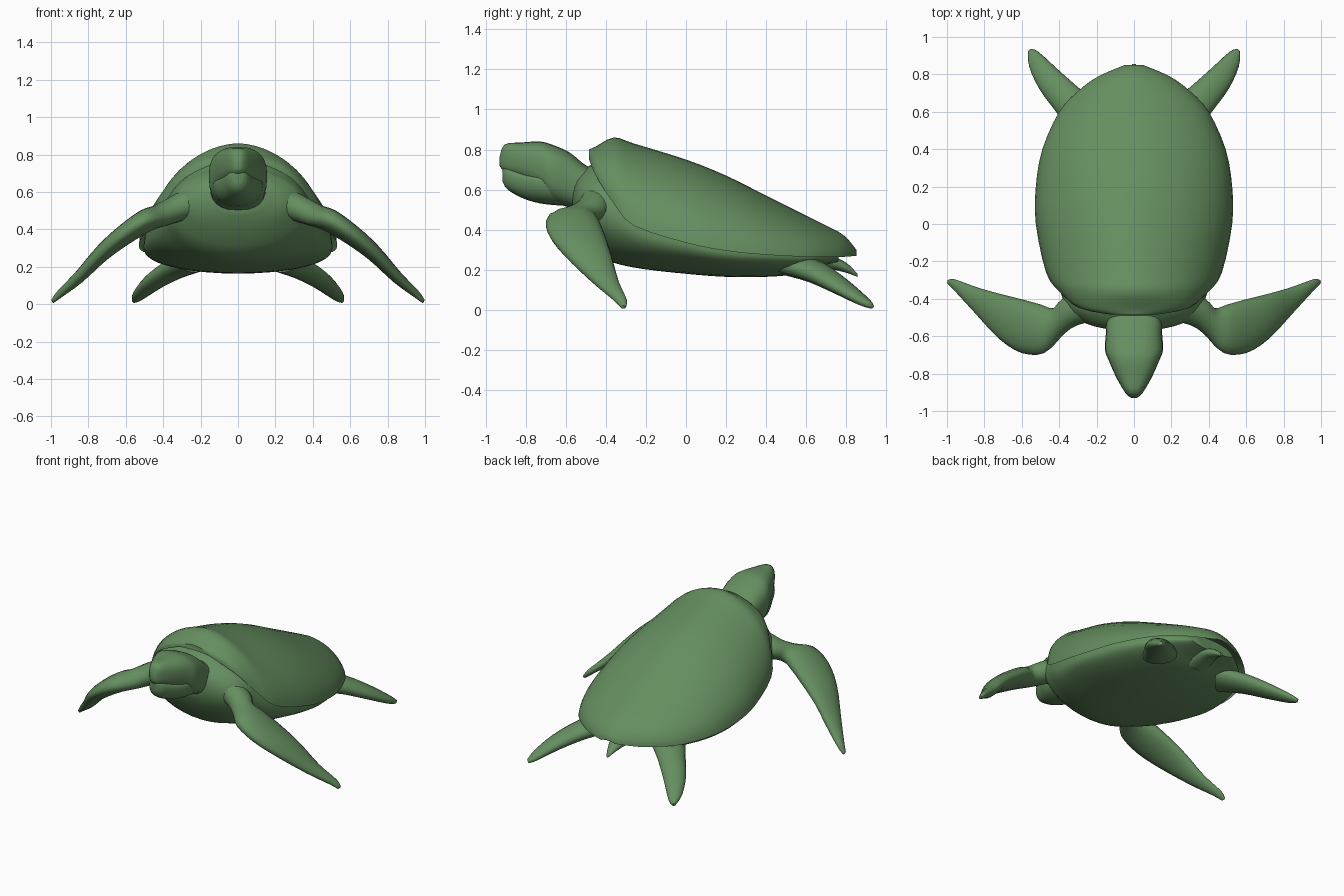
import bpy
import bmesh
from math import cos, sin, pi, radians
from mathutils import Vector

cube = bpy.data.objects.get("Cube")
if cube:
    bpy.data.objects.remove(cube, do_unlink=True)

green = bpy.data.materials.new("sea_green")
green.use_nodes = True
colour = (.13, .27, .115, 1)
green.diffuse_color = colour
green.node_tree.nodes["Principled BSDF"].inputs["Base Color"].default_value = colour


def smooth_stations(stations, steps):
    """Fill in stations along a curve that passes through every given one."""
    padded = [stations[0]] + list(stations) + [stations[-1]]
    result = []
    for a, b, c, d in zip(padded, padded[1:], padded[2:], padded[3:]):
        for k in range(steps):
            t = k / steps
            result.append([
                q + .5 * t * (r - p + t * (2*p - 5*q + 4*r - s + t * (3*(q - r) + s - p)))
                for p, q, r, s in zip(a, b, c, d)])
    result.append(list(stations[-1]))
    return result


def loft(name, rings, angle=50):
    """Skin a row of equal rings and close both ends."""
    bm = bmesh.new()
    rows = [[bm.verts.new(p) for p in ring] for ring in rings]
    count = len(rows[0])
    for row, following in zip(rows, rows[1:]):
        for i in range(count):
            j = (i + 1) % count
            bm.faces.new((row[i], row[j], following[j], following[i]))
    bm.faces.new(rows[0])
    bm.faces.new(rows[-1])
    bmesh.ops.recalc_face_normals(bm, faces=bm.faces)
    mesh = bpy.data.meshes.new(name)
    bm.to_mesh(mesh)
    bm.free()
    mesh.materials.append(green)
    obj = bpy.data.objects.new(name, mesh)
    bpy.context.collection.objects.link(obj)
    bpy.ops.object.select_all(action='DESELECT')
    obj.select_set(True)
    bpy.context.view_layer.objects.active = obj
    bpy.ops.object.shade_smooth_by_angle(angle=radians(angle))


def body_part(name, stations, sides=32, power=1):
    """Each station is: y, half width, top, widest height, bottom."""
    rings = []
    for y, width, top, middle, bottom in smooth_stations(stations, 3):
        ring = []
        for i in range(sides):
            a = 2 * pi * i / sides
            c, s = [abs(v) ** power * (1 if v >= 0 else -1) for v in (cos(a), sin(a))]
            reach = top - middle if s > 0 else middle - bottom
            ring.append((width * c, y, middle + reach * s))
        rings.append(ring)
    loft(name, rings)


def flipper(name, stations, side, sides=16):
    """Each station is: front edge point, back edge point, half thickness."""
    def centre(s):
        return (Vector(s[:3]) + Vector(s[3:6])) / 2

    sweep = centre(stations[-1]) - centre(stations[0])
    rings = []
    for s in smooth_stations(stations, 3):
        half = (Vector(s[:3]) - Vector(s[3:6])) / 2
        normal = half.cross(sweep).normalized()
        ring = []
        for i in range(sides):
            a = 2 * pi * i / sides
            p = centre(s) + half * cos(a) + normal * s[6] * sin(a)
            ring.append((p.x * side, p.y, max(p.z, 0)))
        rings.append(ring)
    loft(name, rings, 60)


# Domed shell, hollow beneath, with a sharp rim that rises towards the neck
body_part("shell", [
    (-.485, .12, .80, .755, .765),
    (-.45, .29, .815, .67, .775),
    (-.36, .40, .86, .53, .82),
    (-.26, .47, .83, .42, .79),
    (0, .525, .75, .335, .71),
    (.2, .525, .67, .295, .63),
    (.4, .49, .57, .275, .53),
    (.6, .40, .47, .265, .43),
    (.71, .30, .415, .265, .375),
    (.79, .19, .37, .265, .33),
    (.85, .05, .30, .27, .28)], sides=44, power=1.12)

# Chest and belly, filling the shell and rounding out below its rim
body_part("belly", [
    (-.565, .13, .64, .56, .49),
    (-.535, .25, .68, .54, .42),
    (-.48, .33, .72, .53, .33),
    (-.43, .37, .74, .50, .275),
    (-.36, .395, .77, .46, .235),
    (-.22, .45, .75, .38, .205),
    (0, .50, .68, .325, .18),
    (.2, .50, .60, .285, .165),
    (.4, .46, .50, .27, .165),
    (.56, .38, .42, .26, .18),
    (.66, .30, .37, .26, .215),
    (.76, .17, .32, .265, .24)], sides=36)

# Head with a flat brow, beak and neck
body_part("head", [
    (-.93, .015, .76, .74, .72),
    (-.905, .045, .825, .75, .69),
    (-.82, .095, .835, .74, .65),
    (-.73, .135, .84, .72, .60),
    (-.67, .156, .825, .69, .54),
    (-.58, .15, .785, .65, .51),
    (-.49, .15, .715, .61, .47),
    (-.40, .16, .70, .58, .44)], sides=24, power=.75)

# Lower jaw, set in slightly to leave a mouth line
body_part("jaw", [
    (-.915, .025, .72, .68, .64),
    (-.89, .055, .72, .67, .60),
    (-.81, .092, .70, .65, .555),
    (-.72, .132, .69, .64, .53),
    (-.62, .135, .68, .62, .52)], sides=24, power=.9)

# Small pointed tail
body_part("tail", [
    (.60, .10, .29, .24, .18),
    (.72, .065, .27, .235, .20),
    (.80, .035, .235, .21, .185),
    (.855, .01, .18, .175, .165)], sides=12)

front_shape = [
    (.16, -.51, .57, .24, -.34, .53, .10),
    (.30, -.54, .51, .37, -.39, .50, .075),
    (.39, -.60, .48, .43, -.45, .47, .065),
    (.48, -.69, .46, .50, -.43, .435, .062),
    (.60, -.69, .385, .61, -.40, .36, .055),
    (.72, -.615, .285, .73, -.37, .265, .045),
    (.85, -.475, .15, .85, -.335, .14, .033),
    (.95, -.365, .055, .96, -.295, .05, .02),
    (.99, -.325, .013, .995, -.30, .015, .01)]

rear_shape = [
    (.16, .62, .23, .32, .46, .22, .06),
    (.28, .715, .185, .41, .59, .185, .055),
    (.40, .82, .115, .505, .72, .12, .042),
    (.51, .92, .035, .56, .84, .055, .025),
    (.55, .935, .013, .567, .92, .022, .012)]

# Paired flippers
for label, side in (("left", 1), ("right", -1)):
    flipper("front_flipper_" + label, front_shape, side)
    flipper("rear_flipper_" + label, rear_shape, side)
